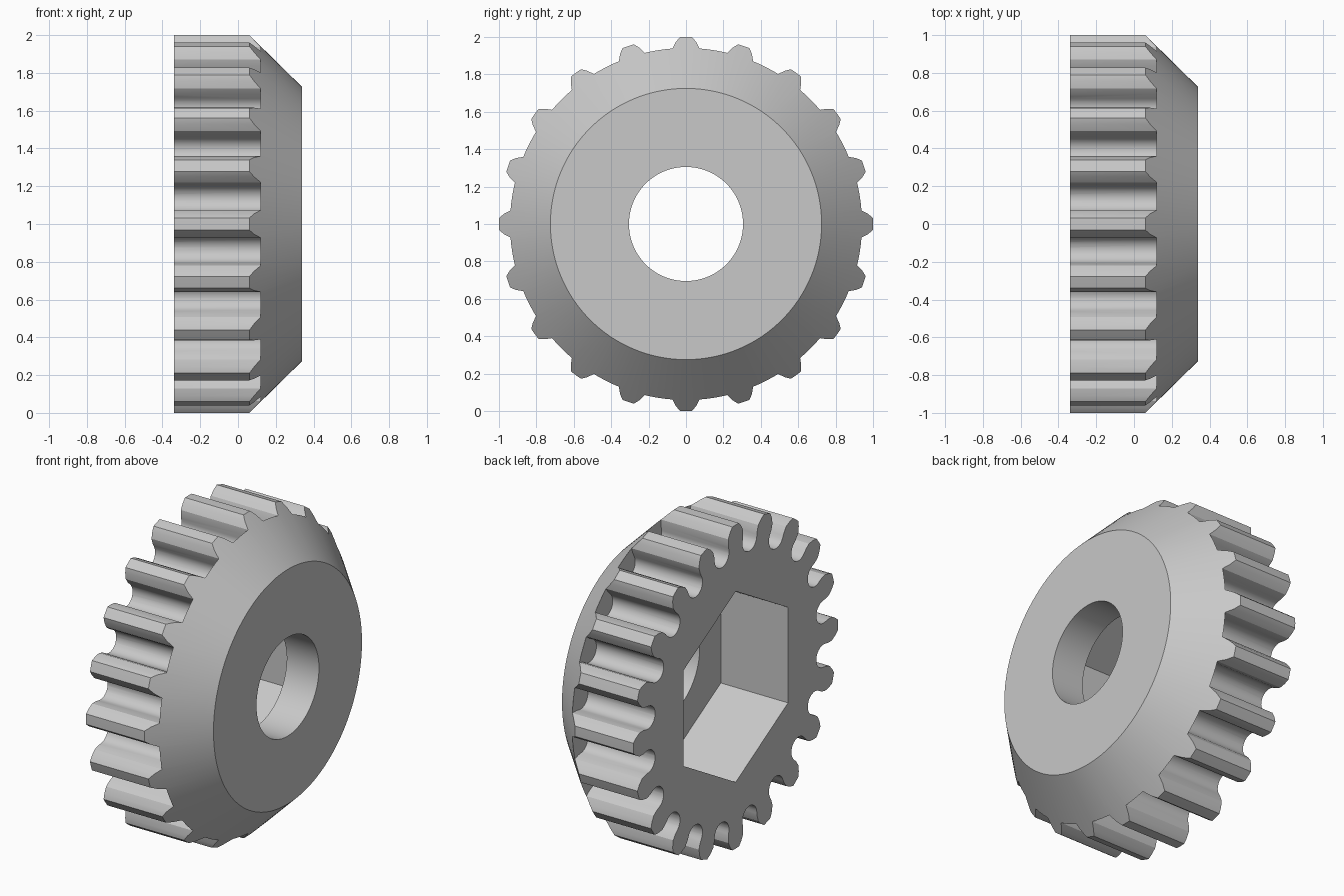
import bpy
import bmesh
from math import sin, cos, pi, radians
from mathutils import Matrix, Vector

TEETH = 20
LEFT, RIGHT = -0.34, 0.34      # ends of the gear along its axis (x)
FLOOR = 0.12                   # depth reached by the tooth gaps and hex socket
AXIS = Vector((0, 0, 1))       # height of the gear axis

cube = bpy.data.objects.get("Cube")
if cube:
    bpy.data.objects.remove(cube, do_unlink=True)

steel = bpy.data.materials.new("light grey metal")
steel.use_nodes = True
grey = (0.58, 0.58, 0.58, 1)
steel.diffuse_color = grey
steel.node_tree.nodes["Principled BSDF"].inputs["Base Color"].default_value = grey


def make_object(name, bm):
    bmesh.ops.recalc_face_normals(bm, faces=bm.faces)
    mesh = bpy.data.meshes.new(name)
    bm.to_mesh(mesh)
    bm.free()
    mesh.materials.append(steel)
    obj = bpy.data.objects.new(name, mesh)
    obj.location = AXIS
    bpy.context.collection.objects.link(obj)
    return obj


def lathe(name, profile, steps=160):
    """Revolve a closed (x, radius) profile round the x axis."""
    bm = bmesh.new()
    rings = []
    for i in range(steps):
        a = 2 * pi * i / steps
        rings.append([bm.verts.new((x, r * sin(a), r * cos(a))) for x, r in profile])
    n = len(profile)
    for i in range(steps):
        p, q = rings[i], rings[(i + 1) % steps]
        for j in range(n):
            k = (j + 1) % n
            bm.faces.new((p[j], p[k], q[k], q[j]))
    return make_object(name, bm)


def add_prism(bm, outline, x0, x1, turn=0.0):
    """Extrude a (y, z) outline along x, turned round the axis."""
    rot = Matrix.Rotation(turn, 3, 'X')
    a, b = [[bm.verts.new(rot @ Vector((x, y, z))) for y, z in outline] for x in (x0, x1)]
    bm.faces.new(a)
    bm.faces.new(b[::-1])
    n = len(outline)
    for i in range(n):
        j = (i + 1) % n
        bm.faces.new((a[i], b[i], b[j], a[j]))


# Gear blank with a conical shoulder and a round bore
gear = lathe("bevelled_gear", [(LEFT, 0.305), (LEFT, 1), (0.06, 1),
                               (RIGHT, 0.725), (RIGHT, 0.305)])

# Tooth gap: bulging flanks (radius, half tooth thickness), then a round root
flank = [(1.05, 0.01), (1.0, 0.032), (0.975, 0.054), (0.941, 0.073), (0.905, 0.073)]
side = []
for r, half in flank:
    a = pi / TEETH - half / r
    side.append((r * sin(a), r * cos(a)))
root = [(0.07 * cos(t), 0.868 - 0.07 * sin(t)) for t in [pi * i / 14 for i in range(15)]]
gap = side + root + [(-y, z) for y, z in reversed(side)]

# Cutter holding all tooth gaps and the hexagonal socket
bm = bmesh.new()
for i in range(TEETH):
    add_prism(bm, gap, LEFT - 0.1, FLOOR, 2 * pi * (i + 0.5) / TEETH)
hexagon = [(0.59 * sin(radians(60 * i)), 0.59 * cos(radians(60 * i))) for i in range(6)]
add_prism(bm, hexagon, LEFT - 0.1, FLOOR)
cutter = make_object("gap_and_socket_cutter", bm)
cutter.hide_render = True

# Cut the gaps and socket, then keep only the finished gear
cut = gear.modifiers.new("cut", 'BOOLEAN')
cut.operation = 'DIFFERENCE'
cut.solver = 'EXACT'
cut.object = cutter
bpy.context.view_layer.update()
finished = bpy.data.meshes.new_from_object(
    gear.evaluated_get(bpy.context.evaluated_depsgraph_get()))
gear.modifiers.clear()
gear.data = finished
bpy.data.objects.remove(cutter, do_unlink=True)

# Smooth curved walls, sharp edges
bpy.ops.object.select_all(action='DESELECT')
gear.select_set(True)
bpy.context.view_layer.objects.active = gear
bpy.ops.object.shade_smooth_by_angle(angle=radians(28))
